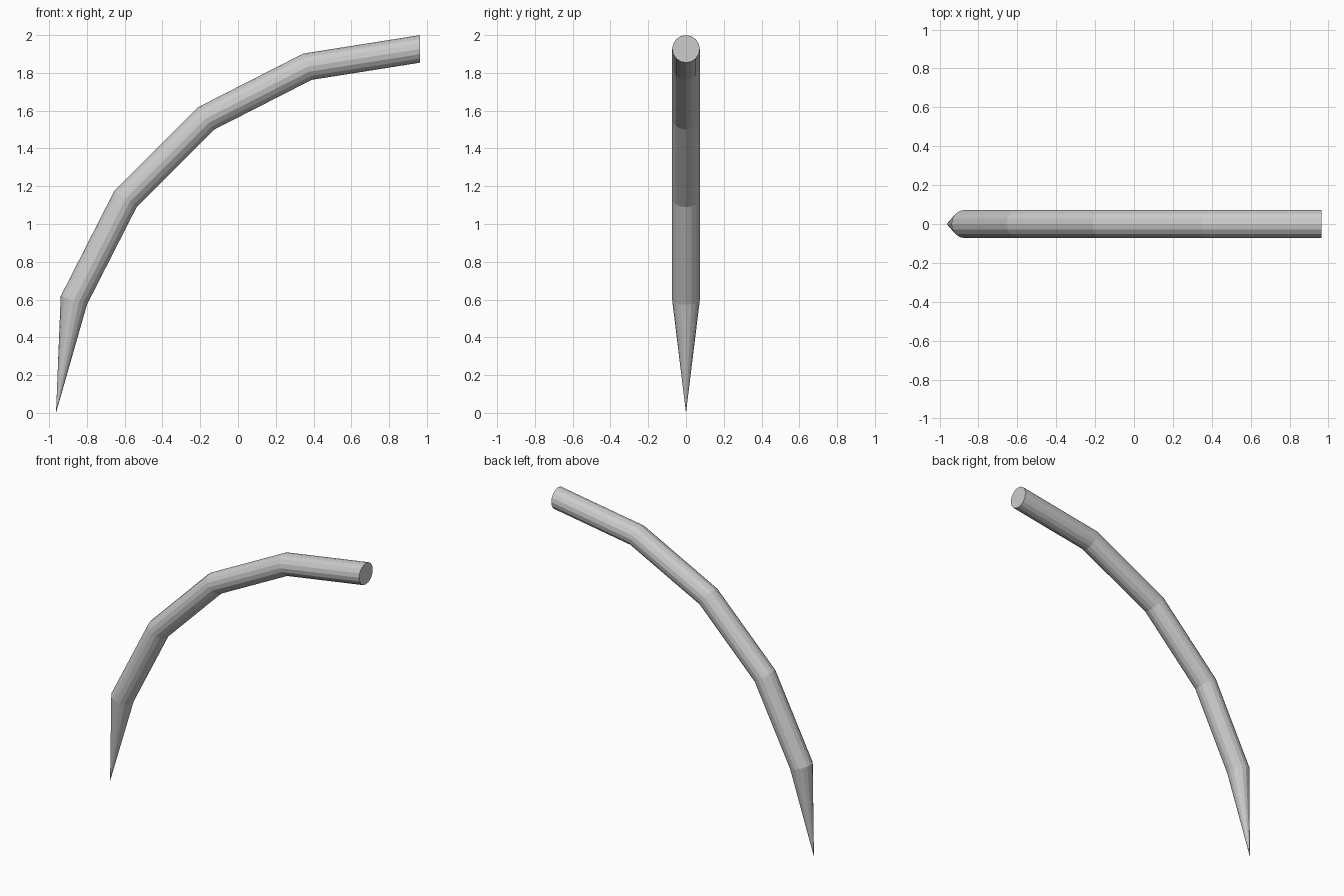
import bpy, bmesh, math

if "Cube" in bpy.data.objects:
    bpy.data.objects.remove(bpy.data.objects["Cube"])

SIDES = 16       # sides of the tube
STEPS = 5        # straight segments along the quarter arc
ARC = 1.927      # radius of the arc
TUBE = 0.073     # radius of the tube

bm = bmesh.new()
# Arc centre sits below the blunt end, so the sharp tip touches the ground
cx = ARC / 2
tip = bm.verts.new((cx - ARC, 0, 0))

# Tube rings, each square to the arc
rings = []
for i in range(1, STEPS + 1):
    a = math.radians(90) * i / STEPS
    ring = []
    for j in range(SIDES):
        t = 2 * math.pi * j / SIDES
        r = ARC + TUBE * math.cos(t)
        ring.append(bm.verts.new((cx - r * math.cos(a), TUBE * math.sin(t), r * math.sin(a))))
    rings.append(ring)

# Pointed tip, tube walls and end cap
for j in range(SIDES):
    k = (j + 1) % SIDES
    bm.faces.new((tip, rings[0][j], rings[0][k]))
    for a, b in zip(rings, rings[1:]):
        bm.faces.new((a[j], b[j], b[k], a[k]))
bm.faces.new(rings[-1])
bmesh.ops.recalc_face_normals(bm, faces=bm.faces[:])

mesh = bpy.data.meshes.new("curved_spike")
bm.to_mesh(mesh)
bm.free()
bpy.context.collection.objects.link(bpy.data.objects.new("curved_spike", mesh))
